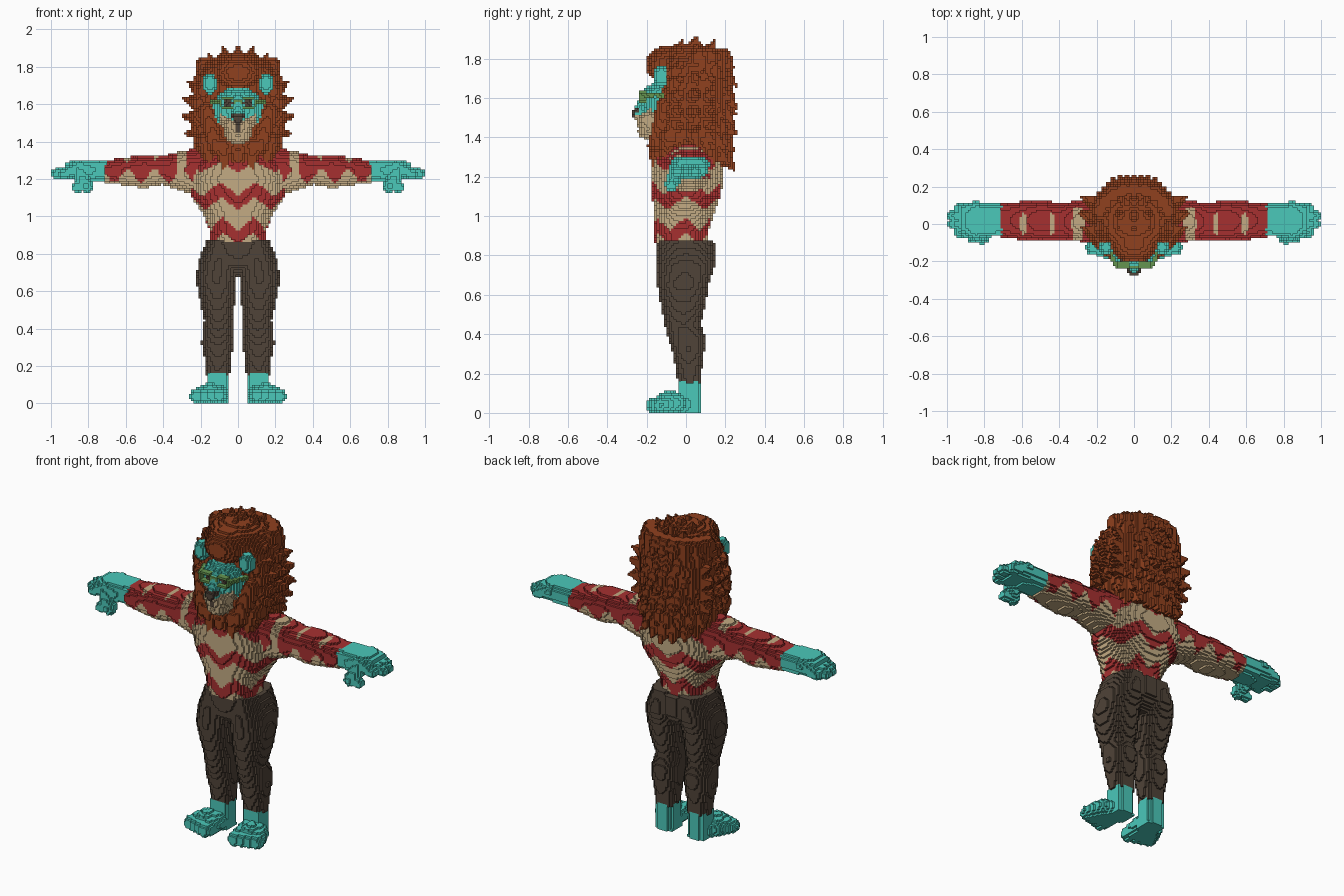
import bpy
import math
import random
from mathutils import Vector

random.seed(4)
V = 0.0125  # edge of one cube

if "Cube" in bpy.data.objects:
    bpy.data.objects.remove(bpy.data.objects["Cube"])


def material(name, *rgb):
    m = bpy.data.materials.new(name)
    m.use_nodes = True
    m.diffuse_color = (*rgb, 1)
    m.node_tree.nodes["Principled BSDF"].inputs["Base Color"].default_value = (*rgb, 1)
    return m


TEAL = material("turquoise", 0.07, 0.58, 0.49)
RED = material("shirt red", 0.38, 0.03, 0.03)
CREAM = material("cream", 0.55, 0.41, 0.23)
BROWN = material("trouser brown", 0.08, 0.057, 0.04)
RUST = material("mane rust", 0.28, 0.052, 0.013)
GREEN = material("glasses green", 0.13, 0.3, 0.08)


# Shapes are (low corner, high corner, inside test)
def ball(c, r):
    c, r = Vector(c), Vector(r)
    return c - r, c + r, lambda p: sum(((p[i] - c[i]) / r[i]) ** 2 for i in range(3)) <= 1


def cone(a, b, ra, rb):
    a, b = Vector(a), Vector(b)
    d, big = b - a, Vector([max(ra, rb)] * 3)

    def test(p):
        t = max(0, min(1, (p - a).dot(d) / d.length_squared))
        return (p - a - d * t).length <= ra + (rb - ra) * t
    lo = Vector([min(u, v) for u, v in zip(a, b)]) - big
    hi = Vector([max(u, v) for u, v in zip(a, b)]) + big
    return lo, hi, test


def loft(axis, rows, power=2.3):
    """Rounded sections along an axis: (position, a low, a high, b low, b high)."""
    ia, ib = [i for i in range(3) if i != axis]
    lo, hi = Vector(), Vector()
    lo[axis], hi[axis] = rows[0][0], rows[-1][0]
    lo[ia], hi[ia] = min(r[1] for r in rows), max(r[2] for r in rows)
    lo[ib], hi[ib] = min(r[3] for r in rows), max(r[4] for r in rows)

    def test(p):
        for r, s in zip(rows, rows[1:]):
            if r[0] <= p[axis] <= s[0]:
                t = (p[axis] - r[0]) / (s[0] - r[0])
                a0, a1, b0, b1 = [u + (v - u) * t for u, v in zip(r[1:], s[1:])]
                u = abs(2 * p[ia] - a0 - a1) / (a1 - a0)
                v = abs(2 * p[ib] - b0 - b1) / (b1 - b0)
                return u ** power + v ** power <= 1
        return False
    return lo, hi, test


def part(name, shapes, mats, rule=None, side=0):
    """Fill shapes with cubes; side 0 mirrors within one object, 1 left, -1 right."""
    cells = set()
    for lo, hi, test in shapes:
        spans = [range(math.floor(l / V), math.ceil(h / V) + 1) for l, h in zip(lo, hi)]
        for i in spans[0]:
            for j in spans[1]:
                for k in spans[2]:
                    if k >= 0 and test(Vector((i + 0.5, j + 0.5, k + 0.5)) * V):
                        cells.add((i, j, k))
    flipped = {(-i - 1, j, k) for i, j, k in cells}
    cells = flipped if side < 0 else cells if side > 0 else cells | flipped
    index, faces, slots = {}, [], []
    for c in sorted(cells):
        slot = rule(abs(c[0] + 0.5) * V, (c[1] + 0.5) * V, (c[2] + 0.5) * V) if rule else 0
        for axis in range(3):
            for step in (0, 1):
                n = list(c)
                n[axis] += 2 * step - 1
                if tuple(n) in cells:
                    continue
                face = []
                for u, v in ((0, 0), (1, 0), (1, 1), (0, 1)):
                    q = list(c)
                    q[axis] += step
                    q[(axis + 1) % 3] += u
                    q[(axis + 2) % 3] += v
                    face.append(index.setdefault(tuple(q), len(index)))
                faces.append(face if step else face[::-1])
                slots.append(slot)
    mesh = bpy.data.meshes.new(name)
    mesh.from_pydata([Vector(q) * V for q in index], [], faces)
    for m in mats:
        mesh.materials.append(m)
    mesh.polygons.foreach_set("material_index", slots)
    obj = bpy.data.objects.new(name, mesh)
    bpy.context.collection.objects.link(obj)


def pair(name, *args):
    part("left_" + name, *args, side=1)
    part("right_" + name, *args, side=-1)


# Feet: ankle, heel and four splayed toes
foot = [loft(2, [(0, .05, .165, -.05, .07), (.165, .055, .165, -.04, .07)], 4),
        cone((.11, .01, .04), (.15, -.09, .045), .06, .065)]
for i in range(4):
    foot.append(cone((.1 + .025 * i, -.05, .05), (.1 + .04 * i, -.165 + .012 * i, .04), .05, .038))
pair("foot", foot, [TEAL])

# Trousers
leg = loft(2, [(.15, .045, .17, -.04, .08), (.22, .04, .175, -.05, .08),
               (.32, .025, .195, -.07, .095), (.38, .025, .19, -.09, .105),
               (.45, .03, .18, -.11, .075), (.55, .015, .205, -.13, .1),
               (.65, .008, .225, -.145, .115), (.75, .0, .215, -.145, .15),
               (.87, .0, .17, -.14, .14)])
pelvis = loft(2, [(.68, -.08, .08, -.08, .09), (.75, -.17, .17, -.14, .145),
                  (.862, -.16, .16, -.155, .145)], 2.6)
part("trousers", [leg, pelvis], [BROWN])


# Shirt torso with zigzag stripes
def torso_rule(x, y, z):
    zig = math.acos(math.cos(6 * math.atan2(x, -y))) / math.pi
    t = z - 0.07 * zig
    return int((.845 < t < .925) or (1.03 < t < 1.11) or (1.23 < t < 1.32))


torso = loft(2, [(z, -w, w, y0, y1) for z, w, y0, y1 in (
    (.83, .145, -.15, .11), (.92, .152, -.165, .11), (1.0, .18, -.165, .14),
    (1.1, .245, -.17, .175), (1.2, .265, -.18, .19), (1.28, .25, -.17, .18),
    (1.34, .21, -.12, .13), (1.37, .15, -.08, .09))])
part("shirt_torso", [torso], [CREAM, RED], torso_rule)


# Sleeves: red above, cream waves below, patches along the top
def sleeve_rule(x, y, z):
    wave = math.cos(math.tau * (x - .3) / .145)
    patch = any(((x - c) / w) ** 2 + (y / .06) ** 2 < 1 and z > 1.29
                for c, w in ((.3, .035), (.44, .016), (.59, .02)))
    return int(not patch and z > 1.215 + .035 * wave and not (abs(x - .3) < .03 and abs(y) < .09))


sleeve = loft(0, [(.15, -.1, .12, 1.13, 1.36), (.25, -.1, .125, 1.12, 1.36),
                  (.32, -.09, .12, 1.14, 1.345), (.4, -.085, .115, 1.17, 1.325),
                  (.5, -.09, .125, 1.15, 1.33), (.6, -.085, .12, 1.165, 1.315),
                  (.712, -.07, .11, 1.18, 1.3)])
pair("sleeve", [sleeve], [CREAM, RED], sleeve_rule)

# Hands: palm, four fingers and a thumb
hand = [loft(0, [(.7, -.065, .108, 1.19, 1.3), (.78, -.07, .11, 1.19, 1.305),
                 (.86, -.075, .11, 1.195, 1.305), (.92, -.05, .1, 1.2, 1.29)], 3),
        cone((.85, -.04, 1.24), (.81, -.075, 1.16), .045, .035),
        cone((.8, -.07, 1.17), (.865, -.075, 1.155), .03, .028)]
for y, tip in ((-.045, .935), (0, .97), (.045, .975), (.085, .94)):
    hand.append(cone((.84, y, 1.26), (tip, y, 1.226), .036, .027))
pair("hand", hand, [TEAL])

# Mane: core, forelock, side whiskers and beard
mane = [loft(2, [(z, -w, w, y0, y1) for z, w, y0, y1 in (
    (1.22, .13, -.04, .18), (1.3, .18, -.12, .2), (1.4, .215, -.14, .215),
    (1.55, .245, -.145, .22), (1.68, .235, -.13, .23), (1.78, .205, -.13, .205),
    (1.84, .15, -.12, .14), (1.87, .08, -.06, .08))]),
    ball((0, -.1, 1.77), (.13, .105, .095)),
    cone((.165, -.1, 1.56), (.115, -.145, 1.37), .05, .045),
    cone((.17, -.08, 1.4), (.15, -.12, 1.26), .06, .015),
    cone((.08, -.13, 1.37), (.07, -.16, 1.25), .06, .015),
    cone((0, -.135, 1.35), (0, -.155, 1.2), .06, .012)]
# Crown of spikes seen around the head
for y, size in ((-.05, .93), (.03, 1), (.11, .93)):
    for i in range(10):
        a = math.radians(90 - 16 * i)
        out = Vector((math.cos(a), 0, math.sin(a)))
        root = Vector((out.x * .21, y, 1.56 + out.z * .27 * size))
        tip = Vector((out.x * .3 * size, y + .03, 1.57 + out.z * .345 * size))
        if out.z < -.5:
            tip.z -= .03
        mane.append(cone(root, tip, .052, .008))
# Layered locks falling down the back
for row in range(7):
    z = 1.76 - .08 * row
    for i in range(5):
        a = math.radians(18 * i + 9 * (row % 2))
        reach = random.uniform(.225, .25) - .01 * (row in (0, 5, 6))
        root = Vector((math.sin(a) * .19, .02 + math.cos(a) * .165, z + .04))
        tip = Vector((math.sin(a) * reach, .02 + math.cos(a) * reach, z - random.uniform(0, .06)))
        mane.append(cone(root, tip, .055, .01))
part("mane", mane, [RUST])


# Face with muzzle, nose and eyes coloured by place
def face_rule(x, y, z):
    if 1.475 < z < 1.545 and x < (z - 1.455) * .45 and y < -.235:
        return 2
    if x < .008 and 1.445 < z < 1.48 and y < -.22:
        return 2
    if ((x - .055) / .026) ** 2 + ((z - 1.605) / .02) ** 2 < 1 and y < -.16:
        return 2
    return int(z < 1.5 + .5 * x and x < .095 and y < -.13 and (x > .015 or z < 1.53))


part("face", [ball((0, -.11, 1.57), (.138, .108, .125)),
              ball((0, -.185, 1.485), (.08, .07, .06)),
              ball((0, -.175, 1.435), (.072, .07, .05)),
              ball((0, -.24, 1.52), (.042, .034, .04)),
              cone((0, -.185, 1.63), (0, -.235, 1.54), .03, .032)],
     [TEAL, CREAM, BROWN], face_rule)
pair("ear", [ball((.152, -.125, 1.71), (.042, .04, .058))], [TEAL])


# Glasses: rims, bridge and temples
def rim(p):
    d = ((p.x - .056) / .05) ** 2 + ((p.z - 1.605) / .036) ** 2
    return .42 < d <= 1 and -.235 < p.y < -.2


part("glasses", [(Vector((0, -.24, 1.56)), Vector((.12, -.2, 1.65)), rim),
                 cone((0, -.232, 1.615), (.02, -.228, 1.615), .009, .009),
                 cone((.1, -.215, 1.615), (.14, -.12, 1.615), .01, .01)], [GREEN])
